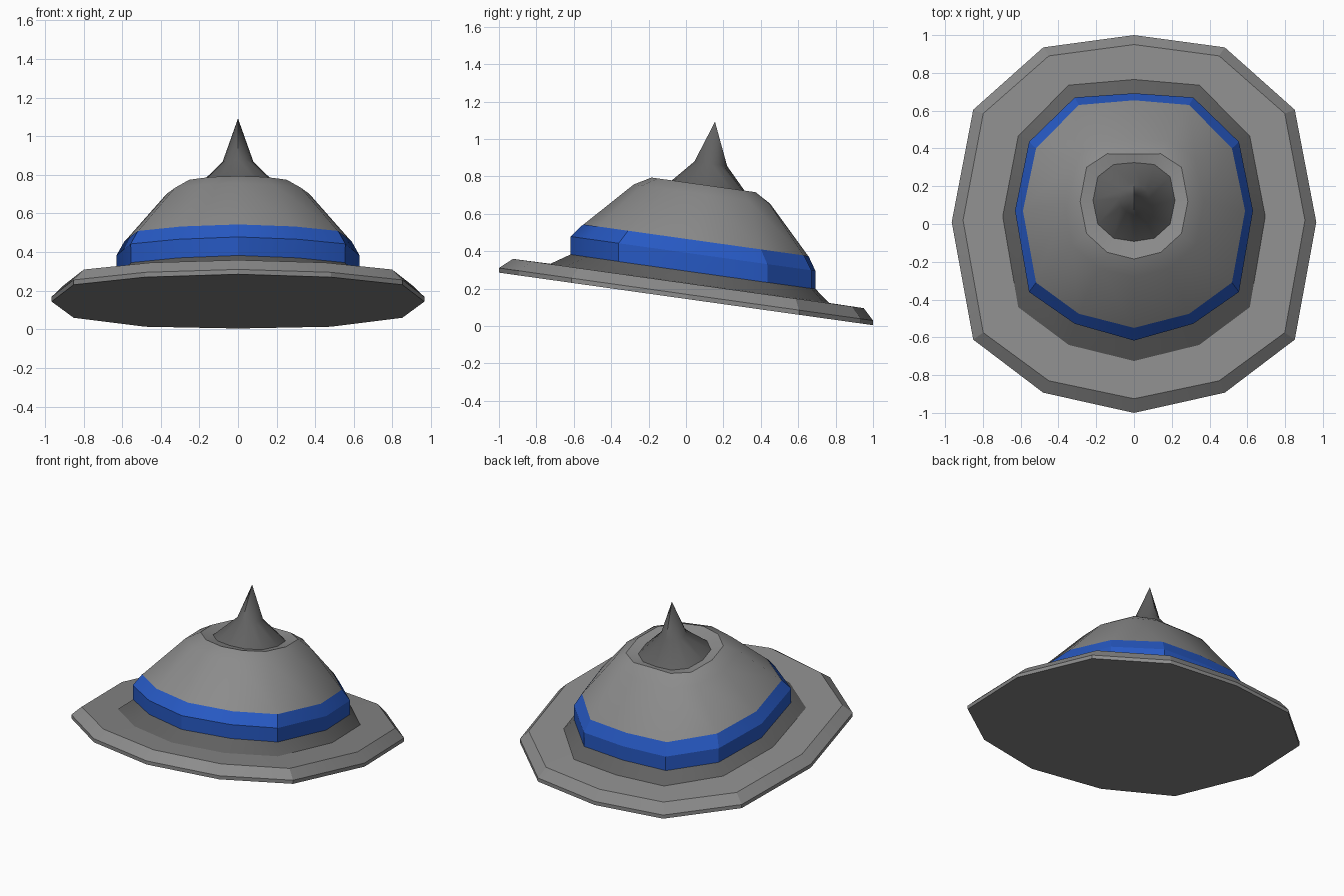
import bpy, bmesh, math

if "Cube" in bpy.data.objects:
    bpy.data.objects.remove(bpy.data.objects["Cube"])

TILT = 0.1405                     # the whole hat drops towards the back
XF = (0, 0.498, 0.882, 1, 0.882, 0.498, 0)   # half-width fractions, back to front


def material(name, rgb):
    m = bpy.data.materials.new(name)
    m.diffuse_color = (*rgb, 1)
    m.use_nodes = True
    m.node_tree.nodes["Principled BSDF"].inputs["Base Color"].default_value = m.diffuse_color
    return m


GREY = material("felt grey", (0.26, 0.26, 0.26))
DARK = material("dark grey", (0.12, 0.12, 0.12))
BLUE = material("band blue", (0.02, 0.10, 0.55))


def loft(name, rings, mat, angle, bottom=False, apex=None):
    """Skin twelve-sided mirrored rings (height, half width, seven y values)."""
    bm = bmesh.new()
    loops = []
    for h, w, ys in rings:
        half = [(w * f, y) for f, y in zip(XF, ys)]
        pts = half + [(-x, y) for x, y in half[-2:0:-1]]
        loops.append([bm.verts.new((x, y, h - TILT * y)) for x, y in pts])
    n = len(loops[0])
    for a, b in zip(loops, loops[1:]):
        for i in range(n):
            j = (i + 1) % n
            bm.faces.new((a[i], b[i], b[j], a[j]))
    if bottom:
        bm.faces.new(loops[0])
    if apex:
        tip = bm.verts.new(apex)
        for i in range(n):
            bm.faces.new((loops[-1][i], tip, loops[-1][(i + 1) % n]))
    me = bpy.data.meshes.new(name)
    bm.to_mesh(me)
    bm.free()
    me.materials.append(mat)
    ob = bpy.data.objects.new(name, me)
    bpy.context.collection.objects.link(ob)
    bpy.ops.object.select_all(action='DESELECT')
    ob.select_set(True)
    bpy.context.view_layer.objects.active = ob
    bpy.ops.object.shade_smooth_by_angle(angle=math.radians(angle))
    return ob


# Ring outlines, from the brim edge to the spike
edge = (1, 0.935, 0.605, 0.01, -0.612, -0.893, -1)
brim_top = (0.95, 0.89, 0.585, 0.02, -0.575, -0.83, -0.925)
flare = (0.765, 0.735, 0.465, 0.04, -0.44, -0.64, -0.725)
band = (0.692, 0.67, 0.435, 0.07, -0.36, -0.528, -0.617)
band_top = (0.655, 0.63, 0.40, 0.07, -0.31, -0.475, -0.55)
shoulder = (0.45, 0.445, 0.335, 0.115, -0.115, -0.235, -0.28)
rim_out = (0.37, 0.372, 0.30, 0.12, -0.05, -0.15, -0.185)
rim_in = (0.325, 0.315, 0.25, 0.125, 0.0, -0.075, -0.092)
neck = (0.22, 0.20, 0.175, 0.135, 0.095, 0.065, 0.045)

# Brim with a flat underside and bevelled edge
loft("brim", [(0.145, 0.965, edge), (0.17, 0.965, edge),
              (0.229, 0.905, brim_top), (0.231, 0.695, flare)], GREY, 20, bottom=True)
# Dark flare under the band
loft("crown_base", [(0.231, 0.695, flare), (0.296, 0.625, band)], DARK, 45)
# Blue hat band
loft("hat_band", [(0.294, 0.628, band), (0.392, 0.63, band),
                  (0.466, 0.588, band_top)], BLUE, 25)
# Crown wall, smooth over the shoulder
loft("crown", [(0.464, 0.588, band_top), (0.717, 0.37, shoulder),
               (0.768, 0.285, rim_out)], GREY, 50)
# Flat crown rim around the spike
loft("crown_rim", [(0.768, 0.285, rim_out), (0.752, 0.217, rim_in)], GREY, 20)
# Spike in two slopes
loft("spike", [(0.752, 0.217, rim_in), (0.886, 0.08, neck)], DARK, 40,
     apex=(0, 0.155, 1.092))
